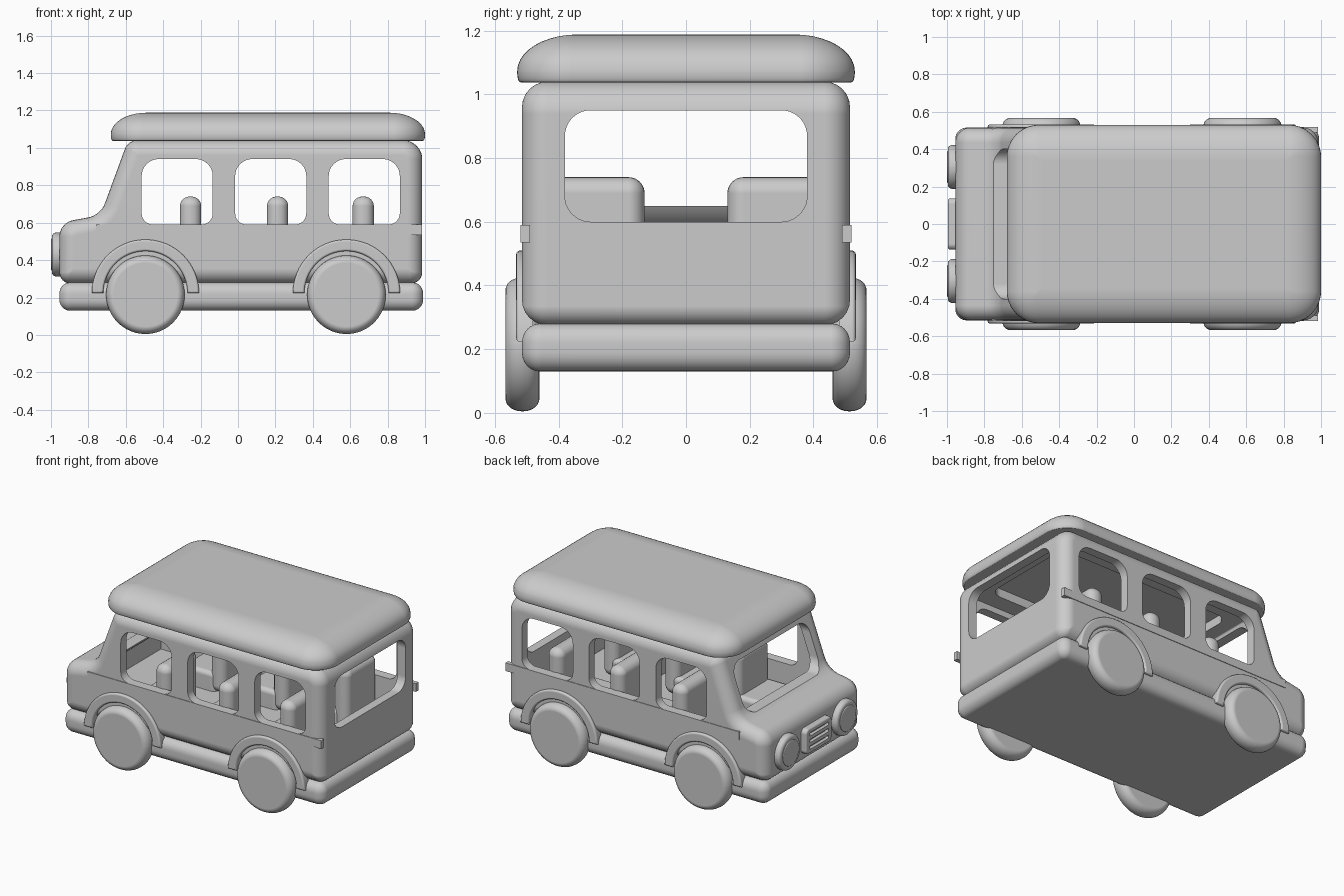
import bpy, bmesh, math
from mathutils import Vector

if "Cube" in bpy.data.objects:
    bpy.data.objects.remove(bpy.data.objects["Cube"], do_unlink=True)

grey = bpy.data.materials.new("plain grey")
grey.use_nodes = True
GREY = (0.6, 0.6, 0.6, 1)
grey.diffuse_color = GREY
grey.node_tree.nodes["Principled BSDF"].inputs["Base Color"].default_value = GREY
parts = []


def outline(corners, inset, steps):
    """Shrink a counter-clockwise outline of (u, v, radius) corners and round it."""
    pts = [Vector(c[:2]) for c in corners]
    moved, radii = [], []
    for i, p in enumerate(pts):
        e1 = (p - pts[i - 1]).normalized()
        e2 = (pts[(i + 1) % len(pts)] - p).normalized()
        n1, n2 = Vector((-e1.y, e1.x)), Vector((-e2.y, e2.x))
        moved.append(p + (n1 + n2) * inset / (1 + n1.dot(n2)))
        r = corners[i][2]
        convex = e1.x * e2.y - e1.y * e2.x > 0
        radii.append(0 if r == 0 else max(r - inset, 0.004) if convex else r + inset)
    loop = []
    for i, (p, r) in enumerate(zip(moved, radii)):
        if r == 0:
            loop.append(p)
            continue
        d1 = (moved[i - 1] - p).normalized()
        d2 = (moved[(i + 1) % len(moved)] - p).normalized()
        half = d1.angle(d2) / 2
        centre = p + (d1 + d2).normalized() * r / math.sin(half)
        v1 = p + d1 * r / math.tan(half) - centre
        v2 = p + d2 * r / math.tan(half) - centre
        loop += [centre + v1.lerp(v2, k / steps).normalized() * r for k in range(steps + 1)]
    return loop


def layers(lo, hi, inset_lo, rise_lo, inset_hi, rise_hi, steps=6):
    """Heights and insets of a block with rounded rims."""
    angles = [math.pi / 2 * k / steps for k in range(steps + 1)]
    low = [(lo + rise_lo * (1 - math.sin(a)), inset_lo * (1 - math.cos(a)))
           for a in reversed(angles)] if rise_lo else [(lo, 0)]
    high = [(hi - rise_hi * (1 - math.sin(a)), inset_hi * (1 - math.cos(a)))
            for a in angles] if rise_hi else [(hi, 0)]
    return low + high


def block(name, corners, levels, axis="z", flip=1, steps=8):
    """Loft an outline through levels along an axis."""
    bm = bmesh.new()
    rings = []
    for h, inset in levels:
        h *= flip
        place = {"x": lambda p: (h, p.x, p.y), "y": lambda p: (p.x, h, p.y),
                 "z": lambda p: (p.x, p.y, h)}[axis]
        rings.append([bm.verts.new(place(p)) for p in outline(corners, inset, steps)])
    count = len(rings[0])
    for a, b in zip(rings, rings[1:]):
        for i in range(count):
            j = (i + 1) % count
            bm.faces.new((a[i], a[j], b[j], b[i]))
    bm.faces.new(rings[0])
    bm.faces.new(rings[-1])
    bmesh.ops.recalc_face_normals(bm, faces=bm.faces[:])
    mesh = bpy.data.meshes.new(name)
    bm.to_mesh(mesh)
    bm.free()
    mesh.materials.append(grey)
    obj = bpy.data.objects.new(name, mesh)
    bpy.context.collection.objects.link(obj)
    parts.append(obj)
    return obj


def rect(u0, u1, v0, v1, r, r_top=None):
    t = r if r_top is None else r_top
    return [(u0, v0, r), (u1, v0, r), (u1, v1, t), (u0, v1, t)]


def disc(u, v, r):
    return rect(u - r, u + r, v - r, v + r, r * 0.998)


def cut(target, cutter):
    cutter.hide_render = True
    mod = target.modifiers.new("cut", "BOOLEAN")
    mod.operation, mod.object, mod.solver = "DIFFERENCE", cutter, "EXACT"
    bpy.context.view_layer.objects.active = target
    bpy.ops.object.modifier_apply(modifier=mod.name)
    parts.remove(cutter)
    bpy.data.objects.remove(cutter, do_unlink=True)


# Body shell, hollowed, with open windows
profile = [(-0.955, 0.275, 0.06), (0.985, 0.275, 0.06), (0.985, 1.04, 0.1),
           (-0.588, 1.04, 0.07), (-0.735, 0.64, 0.12), (-0.955, 0.6, 0.09)]
body = block("body", profile, layers(-0.515, 0.515, 0.08, 0.08, 0.08, 0.08), "y")
cut(body, block("cabin_cutter", profile, [(-0.455, 0.06), (0.455, 0.06)], "y"))
for x in (-0.515, -0.015, 0.485):
    window = rect(x, x + 0.38, 0.59, 0.94, 0.06, 0.09)
    cut(body, block("side_window_cutter", window, [(-0.7, 0), (0.7, 0)], "y"))
cut(body, block("rear_window_cutter", rect(-0.38, 0.38, 0.6, 0.95, 0.08),
                [(0.75, 0), (1.2, 0)], "x"))
cut(body, block("windscreen_cutter", rect(-0.4, 0.4, 0.65, 0.96, 0.08),
                [(-1.1, 0), (-0.5, 0)], "x"))
cut(body, block("ceiling_cutter", rect(-0.45, 0.85, -0.34, 0.34, 0.08),
                [(0.9, 0), (1.1, 0)]))

# Roof and the running board around the base
block("roof", rect(-0.68, 1.0, -0.53, 0.53, 0.17),
      layers(1.038, 1.188, 0.01, 0.03, 0.19, 0.115, 10))
block("base_bumper", rect(-0.955, 0.99, -0.515, 0.515, 0.06),
      layers(0.13, 0.28, 0.055, 0.06, 0.055, 0.06))

# Wheels, arches and side trim on both sides
for side, label in ((1, "left"), (-1, "right")):
    for x, end in ((-0.495, "front"), (0.58, "rear")):
        block(f"{end}_{label}_wheel", disc(x, 0.215, 0.21),
              layers(0.46, 0.567, 0.04, 0.05, 0.04, 0.05), "y", side, 14)
        sweep = [math.pi * k / 32 for k in range(33)]
        arch = [(x + 0.287 * math.cos(a), 0.223 + 0.287 * math.sin(a), 0) for a in sweep]
        arch += [(x + 0.225 * math.cos(a), 0.223 + 0.225 * math.sin(a), 0)
                 for a in reversed(sweep)]
        block(f"{end}_{label}_wheel_arch", arch,
              layers(0.48, 0.533, 0, 0, 0.012, 0.012, 3), "y", side)
    block(f"{label}_trim", rect(-0.76, 0.985, 0.535, 0.59, 0),
          [(0.49, 0), (0.519, 0)], "y", side)

    # Headlight
    block(f"{label}_headlight", disc(0.305 * side, 0.43, 0.117),
          layers(0.92, 0.995, 0, 0, 0.022, 0.022), "x", -1, 12)
    block(f"{label}_headlight_lens", disc(0.305 * side, 0.43, 0.085),
          layers(0.95, 1.0, 0, 0, 0.006, 0.005, 3), "x", -1, 12)

    # Seats
    for row, x in enumerate((-0.31, 0.155, 0.613), 1):
        inner, outer = sorted((0.13 * side, 0.46 * side))
        block(f"{label}_seat_back_{row}", rect(inner, outer, 0.33, 0.74, 0.05),
              layers(x, x + 0.113, 0.05, 0.053, 0.05, 0.053), "x")
        block(f"{label}_seat_cushion_{row}", rect(x - 0.2, x + 0.05, inner, outer, 0.04),
              layers(0.33, 0.46, 0, 0, 0.03, 0.03))

# Grille with three slots
grille = block("grille", rect(-0.137, 0.137, 0.345, 0.515, 0.03),
               layers(0.92, 0.995, 0, 0, 0.012, 0.012, 3), "x", -1)
for z in (0.385, 0.43, 0.475):
    cut(grille, block("slot_cutter", rect(-0.1, 0.1, z - 0.011, z + 0.011, 0.006),
                      [(0.972, 0), (1.1, 0)], "x", -1, 4))

# Smooth shading with crisp edges
bpy.ops.object.select_all(action="DESELECT")
for obj in parts:
    obj.select_set(True)
bpy.context.view_layer.objects.active = body
bpy.ops.object.shade_smooth_by_angle(angle=math.radians(35))
for obj in parts:
    mod = obj.modifiers.new("even_shading", "WEIGHTED_NORMAL")
    mod.keep_sharp = True
